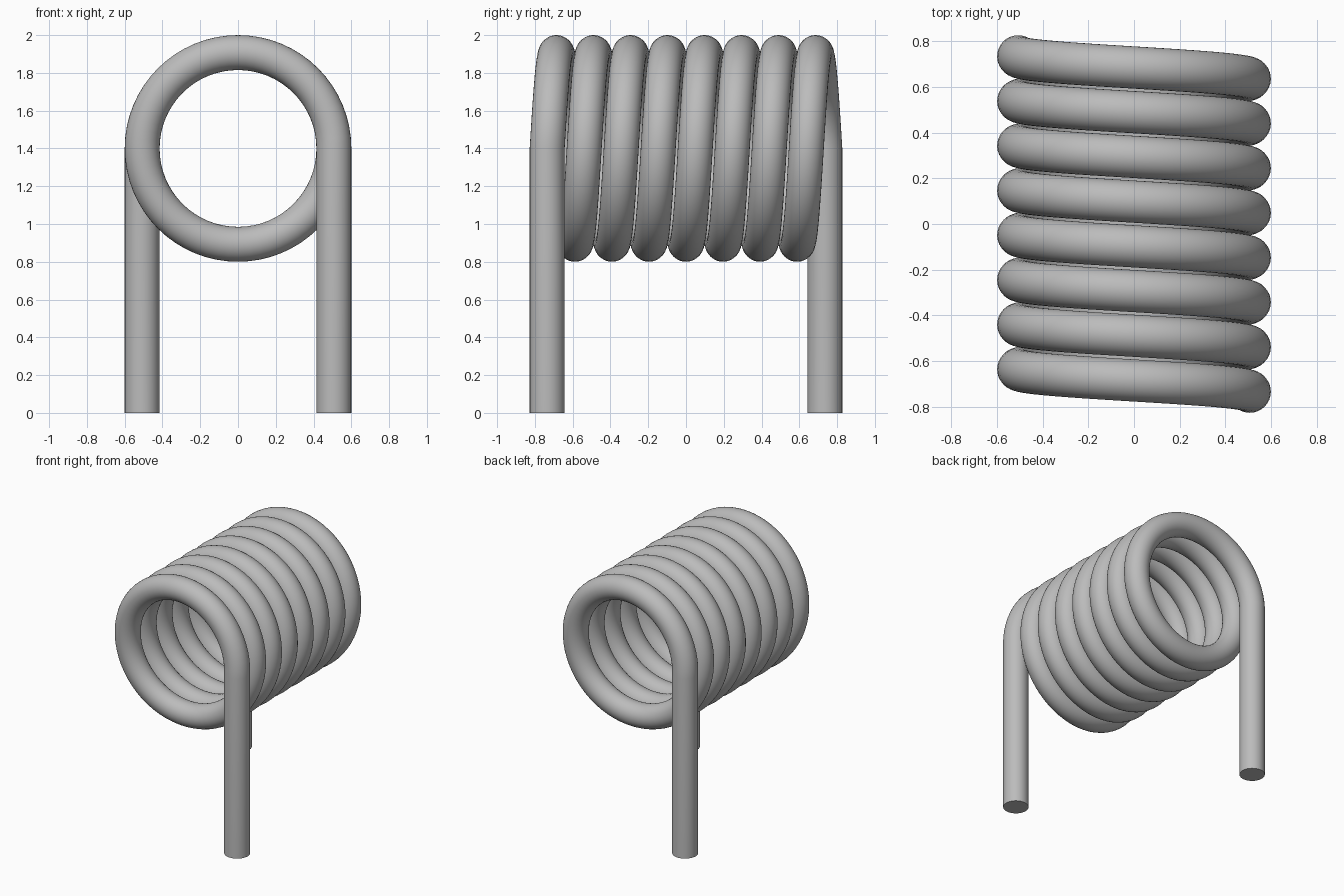
import bpy
import math

cube = bpy.data.objects.get("Cube")
if cube:
    bpy.data.objects.remove(cube, do_unlink=True)

WIRE = 0.0925            # wire radius
COIL = 0.6 - WIRE        # centreline radius of the coil
AXIS_Z = 1.4             # height of the coil axis
TURNS = 7.5
HALF = 0.735             # half the coil length along y
STEPS = 64               # points per turn

steel = bpy.data.materials.new("grey_steel")
steel.use_nodes = True
grey = (0.5, 0.5, 0.5, 1)
steel.diffuse_color = grey
steel.node_tree.nodes["Principled BSDF"].inputs["Base Color"].default_value = grey

# Wire path: front leg, coil over the top and round, back leg
path = [(COIL, -HALF, 0)]
count = int(TURNS * STEPS)
for i in range(count + 1):
    t = i / count
    a = t * TURNS * math.tau
    path.append((COIL * math.cos(a), HALF * (2 * t - 1), AXIS_Z + COIL * math.sin(a)))
path.append((-COIL, HALF, 0))

# Round wire swept along the path, with flat capped ends
curve = bpy.data.curves.new("coil_spring", "CURVE")
curve.dimensions = "3D"
curve.bevel_depth = WIRE
curve.bevel_resolution = 14
curve.use_fill_caps = True
spline = curve.splines.new("POLY")
spline.points.add(len(path) - 1)
for point, co in zip(spline.points, path):
    point.co = (*co, 1)
curve.materials.append(steel)
spring = bpy.data.objects.new("coil_spring", curve)
bpy.context.collection.objects.link(spring)

# Turn into a mesh and smooth it, keeping the cut ends sharp
bpy.ops.object.select_all(action="DESELECT")
spring.select_set(True)
bpy.context.view_layer.objects.active = spring
bpy.ops.object.convert(target="MESH")
bpy.ops.object.shade_smooth_by_angle(angle=math.radians(40))
